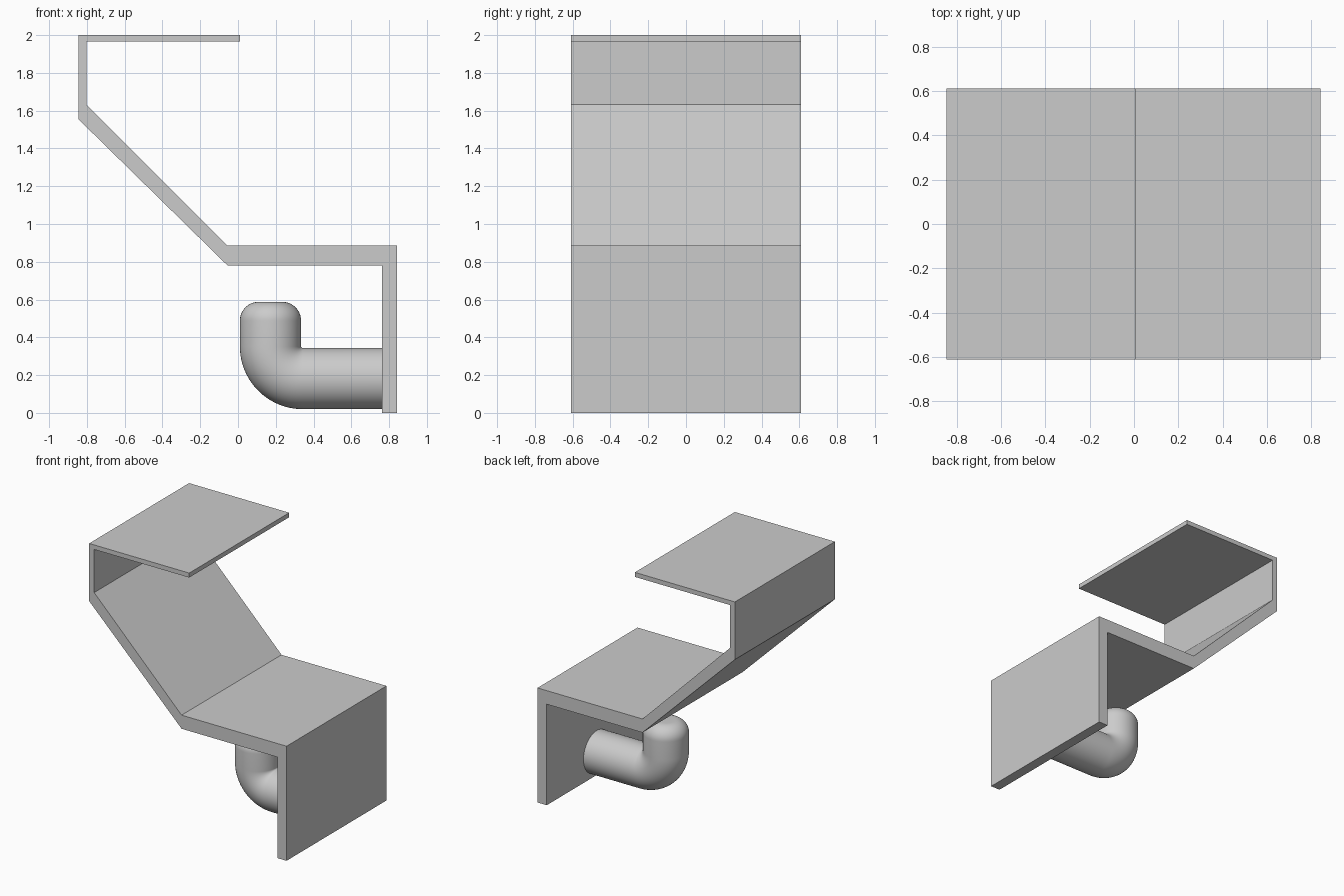
import bpy
import bmesh
from math import sin, cos, pi, radians
from mathutils import Vector

if "Cube" in bpy.data.objects:
    bpy.data.objects.remove(bpy.data.objects["Cube"], do_unlink=True)

GREY = (0.6, 0.6, 0.6, 1)
mat = bpy.data.materials.new("light grey")
mat.use_nodes = True
mat.diffuse_color = GREY
mat.node_tree.nodes["Principled BSDF"].inputs["Base Color"].default_value = GREY


def finish(bm, name):
    bmesh.ops.recalc_face_normals(bm, faces=bm.faces)
    mesh = bpy.data.meshes.new(name)
    bm.to_mesh(mesh)
    bm.free()
    mesh.materials.append(mat)
    obj = bpy.data.objects.new(name, mesh)
    bpy.context.collection.objects.link(obj)
    return obj


# Folded bracket: one profile in x and z, extruded along y
HALF_DEPTH = 0.61
profile = [(0.01, 2), (-0.845, 2), (-0.845, 1.555), (-0.055, 0.78),
           (0.763, 0.78), (0.763, 0), (0.842, 0), (0.842, 0.885),
           (-0.055, 0.885), (-0.802, 1.632), (-0.802, 1.965), (0.01, 1.965)]
bm = bmesh.new()
front = bm.faces.new([bm.verts.new((x, -HALF_DEPTH, z)) for x, z in profile])
extruded = bmesh.ops.extrude_face_region(bm, geom=[front], use_keep_orig=True)
moved = [v for v in extruded["geom"] if isinstance(v, bmesh.types.BMVert)]
bmesh.ops.translate(bm, verts=moved, vec=(0, 2 * HALF_DEPTH, 0))
finish(bm, "folded_bracket")

# Elbow pipe: rings swept from the wall, round the bend and up to a rounded cap
RADIUS, BEND, CAP, SIDES = 0.162, 0.17, 0.1, 64
AXIS_X, AXIS_Z, TOP = 0.172, 0.182, 0.588
bend_x, bend_z = AXIS_X + BEND, AXIS_Z + BEND
rings = [(0.77, AXIS_Z, 0, RADIUS)]  # centre x, centre z, turn, radius
for i in range(25):
    turn = radians(90) * i / 24
    rings.append((bend_x - BEND * sin(turn), bend_z - BEND * cos(turn), turn, RADIUS))
for i in range(13):
    a = radians(90) * i / 12
    rings.append((AXIS_X, TOP - CAP + CAP * sin(a), pi / 2, RADIUS - CAP + CAP * cos(a)))

bm = bmesh.new()
loops = []
for x, z, turn, r in rings:
    outward = Vector((-sin(turn), 0, -cos(turn)))
    loop = []
    for k in range(SIDES):
        a = 2 * pi * k / SIDES
        loop.append(bm.verts.new(Vector((x, 0, z)) + outward * r * cos(a)
                                 + Vector((0, r * sin(a), 0))))
    loops.append(loop)
for lower, upper in zip(loops, loops[1:]):
    for k in range(SIDES):
        n = (k + 1) % SIDES
        bm.faces.new((lower[k], lower[n], upper[n], upper[k]))
bm.faces.new(loops[0])
bm.faces.new(loops[-1])
pipe = finish(bm, "elbow_pipe")
bpy.ops.object.select_all(action="DESELECT")
pipe.select_set(True)
bpy.context.view_layer.objects.active = pipe
bpy.ops.object.shade_smooth_by_angle(angle=radians(40))
